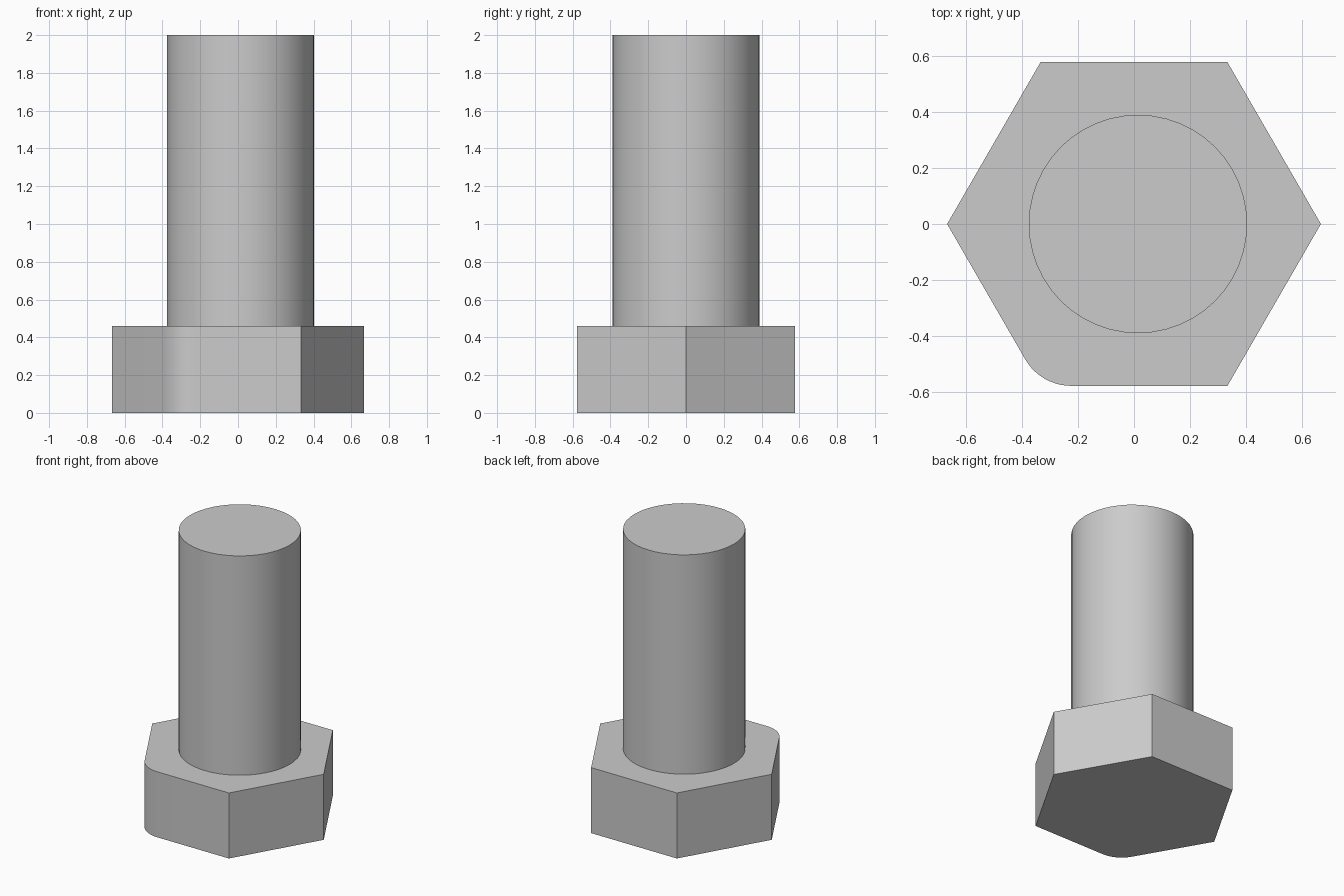
import bpy
import bmesh
from math import cos, sin, radians, tau

cube = bpy.data.objects.get("Cube")
if cube:
    bpy.data.objects.remove(cube, do_unlink=True)

# Plain grey steel
steel = bpy.data.materials.new("grey steel")
steel.use_nodes = True
steel_colour = (0.6, 0.6, 0.6, 1.0)
steel.diffuse_color = steel_colour
steel.node_tree.nodes["Principled BSDF"].inputs["Base Color"].default_value = steel_colour


def prism(name, outline, bottom, top):
    """Extrude a closed outline upwards into a solid."""
    bm = bmesh.new()
    base = bm.faces.new([bm.verts.new((x, y, bottom)) for x, y in outline])
    extruded = bmesh.ops.extrude_face_region(bm, geom=[base], use_keep_orig=True)
    raised = [g for g in extruded["geom"] if isinstance(g, bmesh.types.BMVert)]
    bmesh.ops.translate(bm, verts=raised, vec=(0, 0, top - bottom))
    bmesh.ops.recalc_face_normals(bm, faces=bm.faces[:])
    mesh = bpy.data.meshes.new(name)
    bm.to_mesh(mesh)
    bm.free()
    mesh.materials.append(steel)
    obj = bpy.data.objects.new(name, mesh)
    bpy.context.collection.objects.link(obj)
    bpy.ops.object.select_all(action="DESELECT")
    obj.select_set(True)
    bpy.context.view_layer.objects.active = obj
    bpy.ops.object.shade_smooth_by_angle(angle=radians(25))
    return obj


def arc(cx, cy, radius, start, end, steps):
    angles = [radians(start + (end - start) * i / steps) for i in range(steps + 1)]
    return [(cx + radius * cos(a), cy + radius * sin(a)) for a in angles]


# Hexagonal head, with the front right corner rounded off
head_radius, fillet = 0.666, 0.19
outline = []
for angle in range(0, 360, 60):
    if angle == 240:
        reach = head_radius - fillet / sin(radians(60))
        outline += arc(reach * cos(radians(angle)), reach * sin(radians(angle)),
                       fillet, angle - 30, angle + 30, 10)
    else:
        outline.append((head_radius * cos(radians(angle)),
                        head_radius * sin(radians(angle))))
prism("hex_head", outline, 0, 0.46)

# Round shank, set slightly off centre
sides = 48
circle = [(0.014 + 0.389 * cos(tau * i / sides), 0.389 * sin(tau * i / sides))
          for i in range(sides)]
prism("shank", circle, 0.46, 2)
